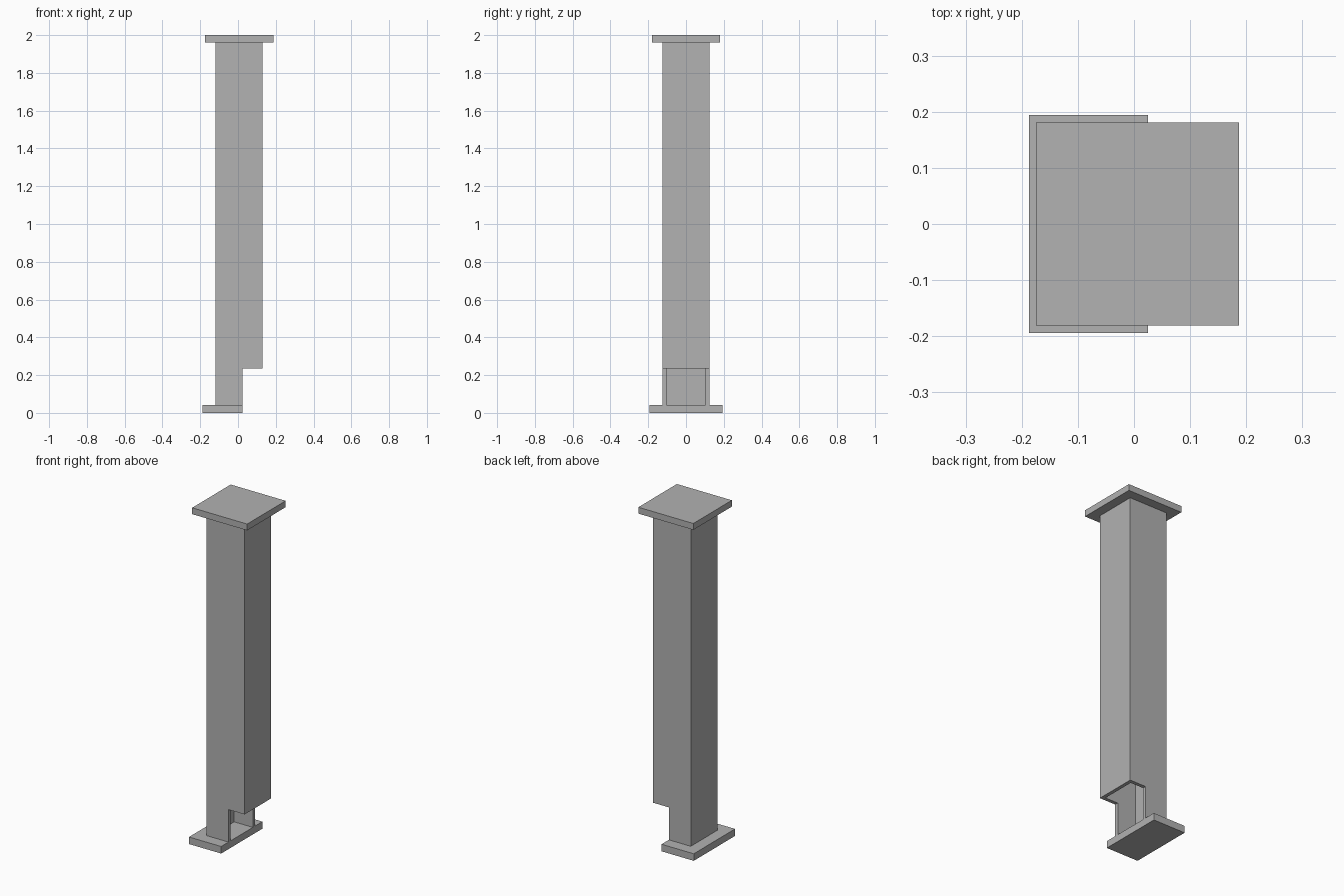
import bpy

# Remove the default cube only
cube = bpy.data.objects.get("Cube")
if cube:
    bpy.data.objects.remove(cube, do_unlink=True)

# Steel grey material
steel = bpy.data.materials.new("steel_grey")
steel.use_nodes = True
grey = (0.445, 0.445, 0.445, 1)
steel.diffuse_color = grey
steel.node_tree.nodes["Principled BSDF"].inputs["Base Color"].default_value = grey


def box(name, x, y, z):
    """Axis-aligned box from (min, max) ranges."""
    size = [hi - lo for lo, hi in (x, y, z)]
    centre = [(hi + lo) / 2 for lo, hi in (x, y, z)]
    bpy.ops.mesh.primitive_cube_add(size=1)
    obj = bpy.context.object
    obj.name = obj.data.name = name
    for v in obj.data.vertices:
        v.co = [c + s * k for c, s, k in zip(centre, size, v.co)]
    obj.data.materials.append(steel)
    return obj


def cut(target, cutter):
    """Subtract the cutter and discard it."""
    cutter.hide_render = True
    mod = target.modifiers.new("cut", "BOOLEAN")
    mod.operation = "DIFFERENCE"
    mod.solver = "EXACT"
    mod.object = cutter
    bpy.context.view_layer.objects.active = target
    bpy.ops.object.modifier_apply(modifier=mod.name)
    bpy.data.objects.remove(cutter, do_unlink=True)


AXIS = 0.006          # column axis in x
HALF = 0.125          # half width of the column
WALL = 0.021
BASE_TOP, NOTCH_TOP, CAP_BOTTOM, TOP = 0.042, 0.235, 1.962, 2.0
CUT_X = 0.025         # plane where the foot is cut away


def around(centre, half):
    return (centre - half, centre + half)


# Base plate, cut short on one side
box("base_plate", (-0.187, CUT_X), around(0, 0.194), (0, BASE_TOP))

# Cap plate
box("cap_plate", around(AXIS, 0.181), around(0, 0.181), (CAP_BOTTOM, TOP))

# Hollow square column with the notched foot
column = box("column", around(AXIS, HALF), around(0, HALF), (BASE_TOP, CAP_BOTTOM))
inner = HALF - WALL
cut(column, box("bore_cutter", around(AXIS, inner), around(0, inner), (-0.1, TOP + 0.1)))
cut(column, box("notch_cutter", (CUT_X, 0.3), (-0.3, 0.3), (-0.1, NOTCH_TOP)))
